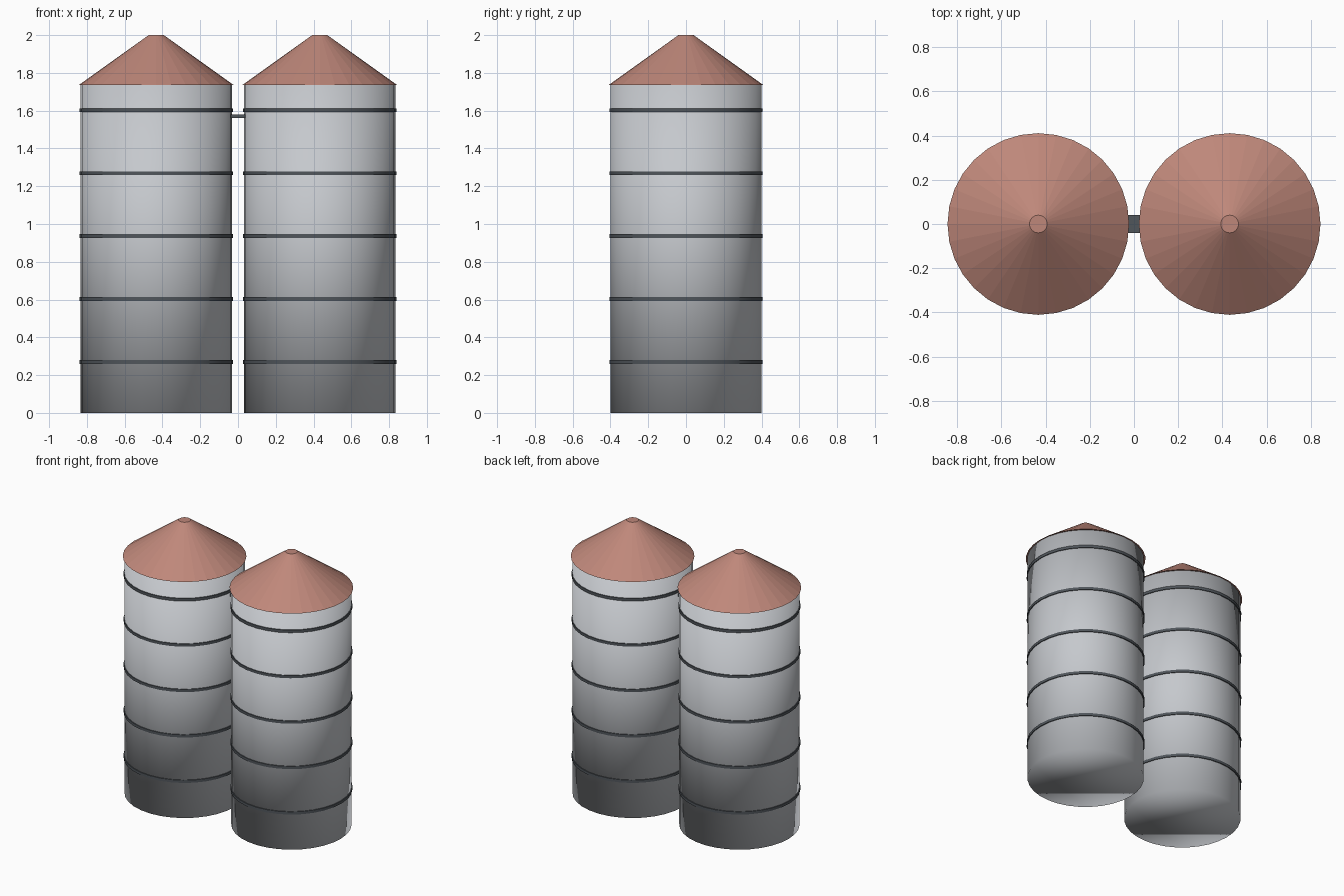
import bpy

if "Cube" in bpy.data.objects:
    bpy.data.objects.remove(bpy.data.objects["Cube"])

SIDES = 32
CENTRE_X = 0.433
BODY_R, BODY_H = 0.40, 1.735


def material(name, rgb):
    m = bpy.data.materials.new(name)
    m.diffuse_color = (*rgb, 1)
    m.use_nodes = True
    m.node_tree.nodes["Principled BSDF"].inputs["Base Color"].default_value = m.diffuse_color
    return m


metal = material("galvanised_metal", (0.56, 0.58, 0.61))
roof_red = material("roof_red", (0.52, 0.245, 0.195))
dark = material("dark_steel", (0.08, 0.092, 0.105))


def finish(name, mat):
    ob = bpy.context.object
    ob.name = name
    ob.data.materials.append(mat)
    return ob


def drum(name, x, z0, z1, r0, r1, mat):
    bpy.ops.mesh.primitive_cone_add(vertices=SIDES, radius1=r0, radius2=r1,
                                    depth=z1 - z0, location=(x, 0, (z0 + z1) / 2))
    return finish(name, mat)


for side, x in (("left", -CENTRE_X), ("right", CENTRE_X)):
    # Tall body, softly shaded over the rims
    drum(f"{side}_silo_body", x, 0, BODY_H, BODY_R, BODY_R, metal)
    bpy.ops.object.shade_smooth()

    # Faceted conical roof with a small flat top
    drum(f"{side}_roof", x, BODY_H, 2.0, 0.411, 0.04, roof_red)

    # Evenly spaced hoops
    for i in range(5):
        z = 0.27 + i * 0.333
        drum(f"{side}_hoop_{i + 1}", x, z - 0.01, z + 0.01, 0.406, 0.406, dark)
        bpy.ops.object.shade_smooth_by_angle()

# Narrow walkway joining the two silos
bpy.ops.mesh.primitive_cube_add(size=1, location=(0, 0, 1.57))
walkway = finish("walkway", dark)
walkway.scale = (0.10, 0.08, 0.02)
